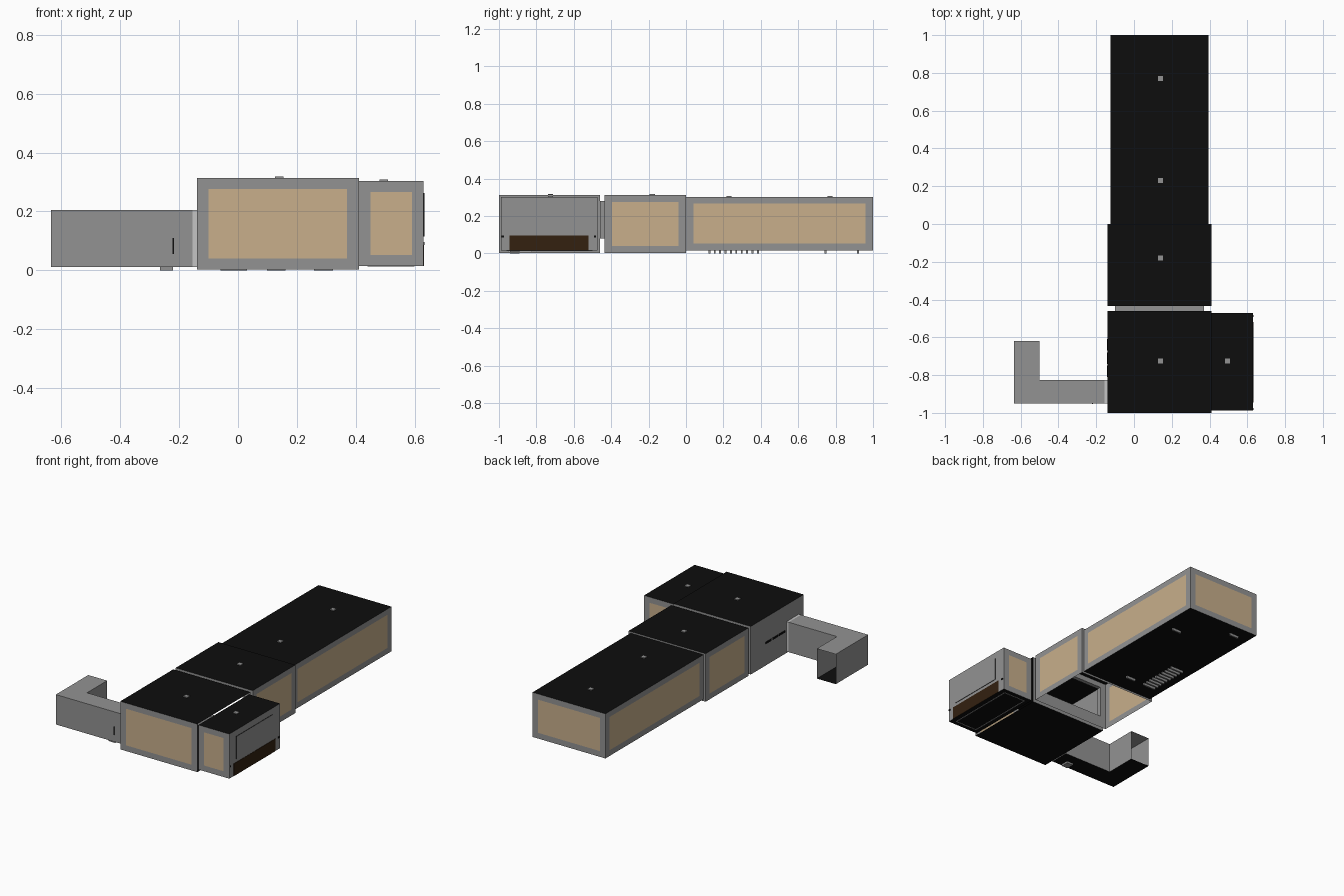
import bpy
import bmesh
from mathutils import Vector

if "Cube" in bpy.data.objects:
    bpy.data.objects.remove(bpy.data.objects["Cube"])


def material(name, *rgb):
    m = bpy.data.materials.new(name)
    m.diffuse_color = (*rgb, 1)
    m.use_nodes = True
    m.node_tree.nodes["Principled BSDF"].inputs["Base Color"].default_value = m.diffuse_color
    return m


GREY = material("canvas_grey", 0.29, 0.29, 0.29)
TAN = material("window_tan", 0.58, 0.43, 0.26)
BLACK = material("roof_black", 0.004, 0.004, 0.004)
BROWN = material("dark_brown", 0.033, 0.015, 0.005)
LIGHT = material("collar_light_grey", 0.56, 0.56, 0.56)


def mesh_object(name, faces, mats):
    """faces: list of (corner list, material index)"""
    bm = bmesh.new()
    for pts, mi in faces:
        bm.faces.new([bm.verts.new(p) for p in pts]).material_index = mi
    bmesh.ops.remove_doubles(bm, verts=bm.verts, dist=1e-5)
    me = bpy.data.meshes.new(name)
    bm.to_mesh(me)
    bm.free()
    for m in mats:
        me.materials.append(m)
    ob = bpy.data.objects.new(name, me)
    bpy.context.collection.objects.link(ob)
    return ob


def box(name, x0, x1, y0, y1, z0, z1, mat):
    bm = bmesh.new()
    bmesh.ops.create_cube(bm, size=1)
    for v in bm.verts:
        v.co = ((x0 + x1) / 2 + v.co.x * (x1 - x0),
                (y0 + y1) / 2 + v.co.y * (y1 - y0),
                (z0 + z1) / 2 + v.co.z * (z1 - z0))
    me = bpy.data.meshes.new(name)
    bm.to_mesh(me)
    bm.free()
    me.materials.append(mat)
    ob = bpy.data.objects.new(name, me)
    bpy.context.collection.objects.link(ob)
    return ob


def wall(p, q, z0, z1, inset=None, fill=True):
    """Upright sheet from p to q; inset = (left, right, bottom, top) margins
    around a tan window (fill) or an open doorway."""
    p, q = Vector(p), Vector(q)
    length = (q - p).length
    d = (q - p) / length

    def at(u, z):
        w = p + d * u
        return (w.x, w.y, z)
    outer = [at(0, z0), at(length, z0), at(length, z1), at(0, z1)]
    if not inset:
        return [(outer, 0)]
    l, r, b, t = inset
    inner = [at(l, z0 + b), at(length - r, z0 + b),
             at(length - r, z1 - t), at(l, z1 - t)]
    faces = [([outer[i], outer[(i + 1) % 4], inner[(i + 1) % 4], inner[i]], 0)
             for i in range(4)]
    if fill:
        faces.append((inner, 1))
    return faces


def room(name, x0, x1, y0, y1, z0, z1, sides, floor=True):
    """sides: front, right, back, left -> None, 'plain', or (inset, fill)"""
    c = [(x0, y0), (x1, y0), (x1, y1), (x0, y1)]
    faces = []
    for i, s in enumerate(sides):
        if s == 'plain':
            faces += wall(c[i], c[(i + 1) % 4], z0, z1)
        elif s:
            faces += wall(c[i], c[(i + 1) % 4], z0, z1, *s)
    mesh_object(name + "_walls", faces, [GREY, TAN])
    mesh_object(name + "_roof", [([(x, y, z1) for x, y in c], 0)], [BLACK])
    if floor:
        mesh_object(name + "_floor",
                    [([(x, y, z0) for x, y in reversed(c)], 0)], [BLACK])


WIN = ((0.04, 0.04, 0.037, 0.037), True)
DOOR = ((0.04, 0.04, 0.077, 0.033), False)

# Four tent rooms
room("front_room", -0.14, 0.41, -1, -0.46, 0.003, 0.313,
     [WIN, None, DOOR, ((0.365, 0.05, 0.007, 0.108), False)])
room("side_room", 0.41, 0.63, -0.988, -0.472, 0.015, 0.303,
     [WIN, 'plain', WIN, None])
room("middle_room", -0.14, 0.41, -0.435, 0, 0.003, 0.313,
     [DOOR, WIN, DOOR, WIN], floor=False)
room("long_room", -0.125, 0.395, 0, 1, 0.015, 0.303,
     [None, WIN, WIN, WIN])

# Passage joining the front and middle rooms
P = [(-0.1, 0.08), (0.37, 0.08), (0.37, 0.28), (-0.1, 0.28)]
mesh_object("joining_passage",
            [([(P[i][0], -0.46, P[i][1]), (P[(i + 1) % 4][0], -0.46, P[(i + 1) % 4][1]),
               (P[(i + 1) % 4][0], -0.435, P[(i + 1) % 4][1]), (P[i][0], -0.435, P[i][1])], 0)
             for i in range(4)], [GREY])

# L-shaped entrance tunnel, open at its far end
Z0, Z1 = 0.012, 0.205
L = [(-0.155, -0.825), (-0.5, -0.825), (-0.5, -0.62),
     (-0.635, -0.62), (-0.635, -0.95), (-0.155, -0.95)]
tunnel = []
for i in (0, 1, 3, 4):
    tunnel += wall(L[i], L[i + 1], Z0, Z1)
mesh_object("tunnel_walls", tunnel, [GREY])
mesh_object("tunnel_roof", [([(x, y, Z1) for x, y in L], 0)], [GREY])
mesh_object("tunnel_floor", [([(x, y, Z0) for x, y in reversed(L)], 0)], [BLACK])

# Light collar between tunnel and front room
K = [(-0.95, Z0), (-0.825, Z0), (-0.825, Z1), (-0.95, Z1)]
mesh_object("tunnel_collar",
            [([(-0.155, *K[i]), (-0.14, *K[i]), (-0.14, *K[(i + 1) % 4]),
               (-0.155, *K[(i + 1) % 4])], 0) for i in range(4)], [LIGHT])

# Small roof vents
for i, (x, y, z) in enumerate([(0.14, 0.77, 0.303), (0.14, 0.23, 0.303), (0.14, -0.18, 0.313),
                               (0.14, -0.725, 0.313), (0.495, -0.725, 0.303)]):
    box(f"roof_vent_{i}", x - 0.014, x + 0.014, y - 0.014, y + 0.014, z, z + 0.005, GREY)

# Floor slats and feet under the long room
for i in range(10):
    y = 0.125 + i * 0.0288
    box(f"floor_slat_{i}", -0.06, 0.03, y - 0.005, y + 0.005, 0, 0.015, GREY)
for i, (x, y) in enumerate([(0.13, 0.125), (0.29, 0.745), (-0.015, 0.92)]):
    box(f"floor_foot_{i}", x - 0.032, x + 0.032, y - 0.005, y + 0.005, 0, 0.015, GREY)

# Tunnel foot and door handle
box("tunnel_foot", -0.265, -0.22, -0.94, -0.89, 0, 0.012, GREY)
box("tunnel_handle", -0.223, -0.217, -0.953, -0.95, 0.055, 0.11, BLACK)

# Side room: brown lower strip, raised panel with dark edge, small pegs
box("brown_strip", 0.63, 0.632, -0.945, -0.52, 0.015, 0.095, BROWN)
box("side_panel_edge", 0.63, 0.633, -0.92, -0.55, 0.115, 0.262, BLACK)
box("side_panel", 0.633, 0.6335, -0.92, -0.55, 0.115, 0.262, GREY)
for i, y in enumerate((-0.98, -0.487)):
    box(f"side_peg_{i}", 0.63, 0.633, y - 0.006, y + 0.006, 0.086, 0.096, BLACK)

# Light border under the side room floor
for i, (a, b, c, d) in enumerate([(0.44, 0.6, -0.96, -0.954), (0.44, 0.6, -0.506, -0.5),
                                  (0.44, 0.446, -0.96, -0.5), (0.594, 0.6, -0.96, -0.5)]):
    box(f"floor_border_{i}", a, b, c, d, 0.013, 0.015, GREY)

# Dark slots on the left wall of the front room
for i in range(3):
    y = -0.78 + i * 0.07
    box(f"wall_slot_{i}", -0.143, -0.14, y - 0.03, y + 0.03, 0.142, 0.155, BLACK)
